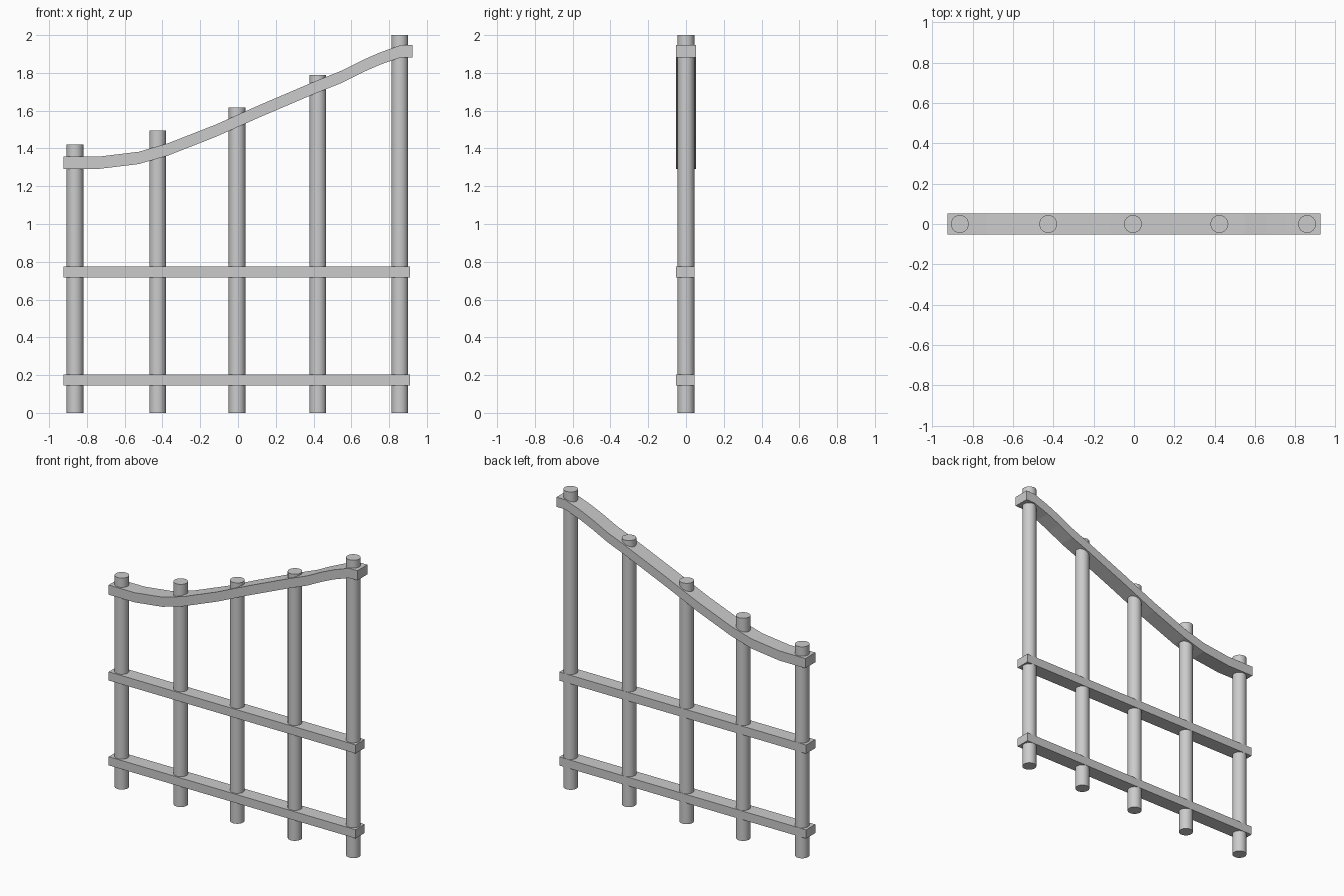
import bpy, bmesh

if "Cube" in bpy.data.objects:
    bpy.data.objects.remove(bpy.data.objects["Cube"])


def post(name, x, height, radius=0.044):
    bpy.ops.mesh.primitive_cylinder_add(vertices=32, radius=radius, depth=height,
                                        location=(x, 0, height / 2))
    bpy.context.object.name = name
    bpy.ops.object.shade_smooth_by_angle()


def rail(name, path, thickness, y0, y1):
    """Sweep a rectangular section along (x, z) centre points."""
    bm = bmesh.new()
    h = thickness / 2
    rings = [[bm.verts.new((x, y, z + dz))
              for y, dz in ((y0, -h), (y1, -h), (y1, h), (y0, h))]
             for x, z in path]
    for a, b in zip(rings, rings[1:]):
        for i in range(4):
            j = (i + 1) % 4
            bm.faces.new((a[i], a[j], b[j], b[i]))
    bm.faces.new(rings[0])
    bm.faces.new(rings[-1][::-1])
    bmesh.ops.recalc_face_normals(bm, faces=bm.faces)
    mesh = bpy.data.meshes.new(name)
    bm.to_mesh(mesh)
    bm.free()
    bpy.context.collection.objects.link(bpy.data.objects.new(name, mesh))


# Five round posts rising to the right
posts = [(-0.863, 1.42), (-0.425, 1.495), (-0.005, 1.617), (0.423, 1.79), (0.857, 2.0)]
for n, (x, height) in enumerate(posts, 1):
    post(f"post_{n}", x, height)

# Two straight horizontal rails
for name, z in (("lower_rail", 0.175), ("middle_rail", 0.745)):
    rail(name, [(-0.924, z), (0.91, z)], 0.058, -0.052, 0.045)

# Curved handrail sweeping up to the right
curve = [(-0.924, 1.325), (-0.73, 1.325), (-0.525, 1.35), (-0.37, 1.395),
         (-0.12, 1.493), (0.12, 1.6), (0.42, 1.728), (0.55, 1.78),
         (0.655, 1.833), (0.75, 1.875), (0.86, 1.914), (0.924, 1.915)]
rail("curved_top_rail", curve, 0.065, -0.053, 0.053)
